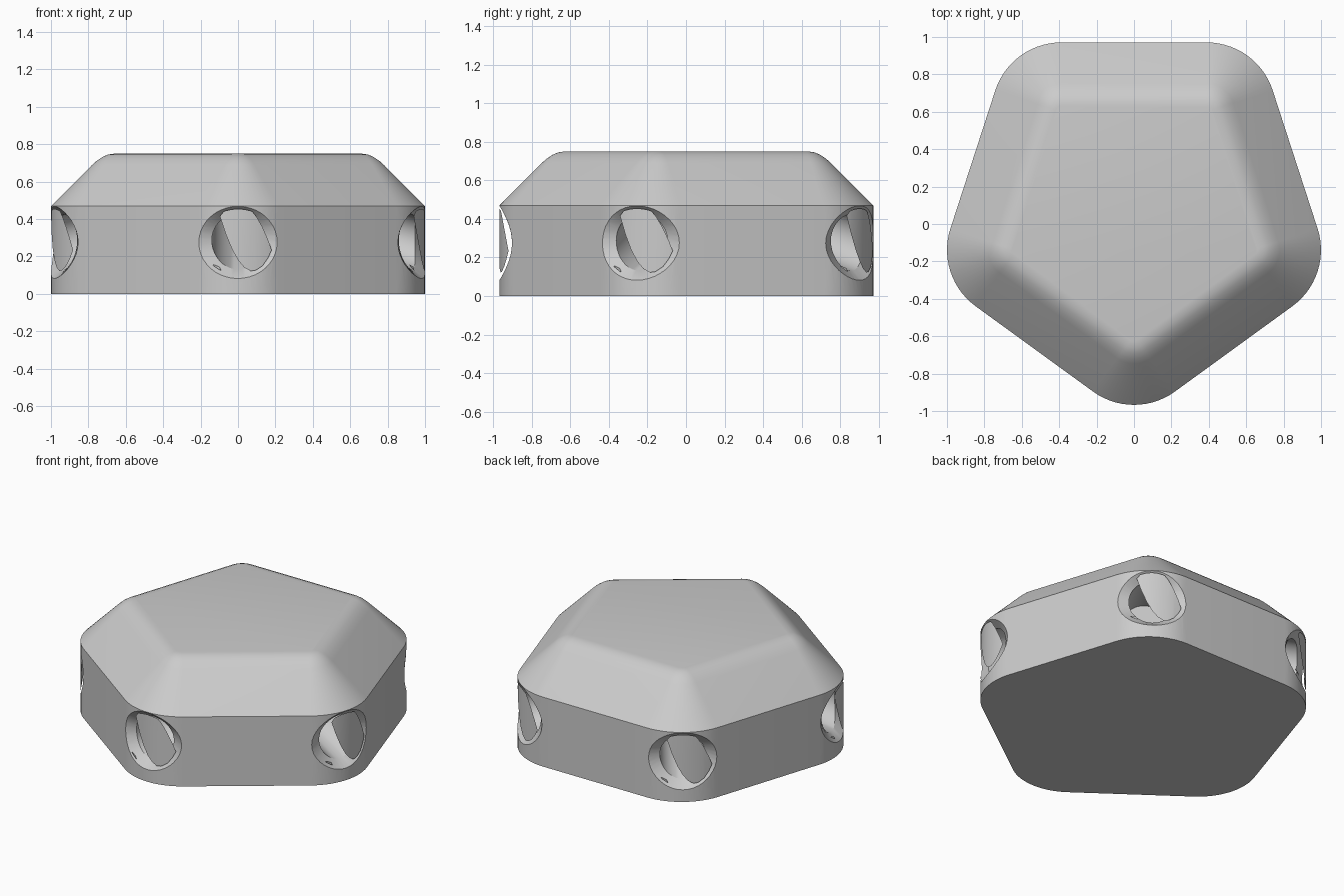
import bpy, bmesh
from math import sin, cos, tan, pi, radians, sqrt
from mathutils import Matrix, Vector

cube = bpy.data.objects.get("Cube")
if cube:
    bpy.data.objects.remove(cube, do_unlink=True)

CENTRE_Y = 0.065     # pentagon centre
ARM = 0.66           # centre to corner-arc centre
ROUND = 0.372        # corner radius
CORNERS = [radians(-90 + 72 * i) for i in range(5)]

grey = bpy.data.materials.new("plain_grey")
grey.use_nodes = True
colour = (0.6, 0.6, 0.6, 1)
grey.diffuse_color = colour
grey.node_tree.nodes["Principled BSDF"].inputs["Base Color"].default_value = colour


def make_object(name, bm):
    bmesh.ops.recalc_face_normals(bm, faces=bm.faces)
    mesh = bpy.data.meshes.new(name)
    bm.to_mesh(mesh)
    bm.free()
    mesh.materials.append(grey)
    obj = bpy.data.objects.new(name, mesh)
    bpy.context.collection.objects.link(obj)
    return obj


def loft(bm, rings):
    """Skin a stack of closed rings and cap both ends."""
    loops = [[bm.verts.new(p) for p in ring] for ring in rings]
    n = len(loops[0])
    for a, b in zip(loops, loops[1:]):
        for i in range(n):
            j = (i + 1) % n
            bm.faces.new((a[i], a[j], b[j], b[i]))
    bm.faces.new(loops[0][::-1])
    bm.faces.new(loops[-1])


def outline(inset, z, steps=14):
    """Rounded pentagon, moved inward by inset."""
    r = ROUND - inset
    ring = []
    for c in CORNERS:
        for k in range(steps + 1):
            a = c + radians(-36 + 72 * k / steps)
            ring.append((ARM * cos(c) + r * cos(a),
                         CENTRE_Y + ARM * sin(c) + r * sin(a), z))
    return ring


# Hub body: straight wall, sloped shoulder, softened top edge
bm = bmesh.new()
profile = [(0, 0), (0, 0.47), (0.22, 0.69), (0.245, 0.712),
           (0.275, 0.732), (0.305, 0.745), (0.34, 0.75)]
loft(bm, [outline(i, z) for i, z in profile])
hub = make_object("hub_body", bm)

# Sockets: blind holes rising inward, each with a chamfered mouth
TILT, LENGTH, BORE, BASE = radians(17.5), 0.8, 0.14, 0.26


def setback(x):
    return ROUND - sqrt(ROUND ** 2 - x ** 2)


def socket_rings(segments=40):
    """Rings in the local frame: x sideways, y inward from the corner, z up."""
    outer, lip, end = [], [], []
    for k in range(segments):
        a = 2 * pi * k / segments
        c, s = cos(a), sin(a)
        depth = setback(BORE * c) + 0.055
        inner = Vector((BORE * c, depth,
                        BASE + depth * tan(TILT) + BORE * s / cos(TILT)))
        rim = Vector((0.21 * c, setback(0.21 * c), 0.275 + 0.193 * s))
        outer.append(rim + (rim - inner) * 0.3)
        lip.append(inner)
        end.append(Vector((BORE * c,
                           LENGTH * cos(TILT) - BORE * s * sin(TILT),
                           BASE + LENGTH * sin(TILT) + BORE * s * cos(TILT))))
    return [outer, lip, end]


bm = bmesh.new()
for i in range(5):
    place = (Matrix.Translation((0, CENTRE_Y, 0))
             @ Matrix.Rotation(radians(72 * i), 4, 'Z')
             @ Matrix.Translation((0, -(ARM + ROUND), 0)))
    loft(bm, [[place @ p for p in ring] for ring in socket_rings()])
cutter = make_object("socket_cutter", bm)
cutter.hide_render = True

cut = hub.modifiers.new("sockets", 'BOOLEAN')
cut.operation = 'DIFFERENCE'
cut.solver = 'EXACT'
cut.object = cutter

bpy.ops.object.select_all(action='DESELECT')
hub.select_set(True)
bpy.context.view_layer.objects.active = hub
bpy.ops.object.modifier_apply(modifier=cut.name)
bpy.data.objects.remove(cutter, do_unlink=True)
bpy.ops.object.shade_smooth_by_angle(angle=radians(25))
